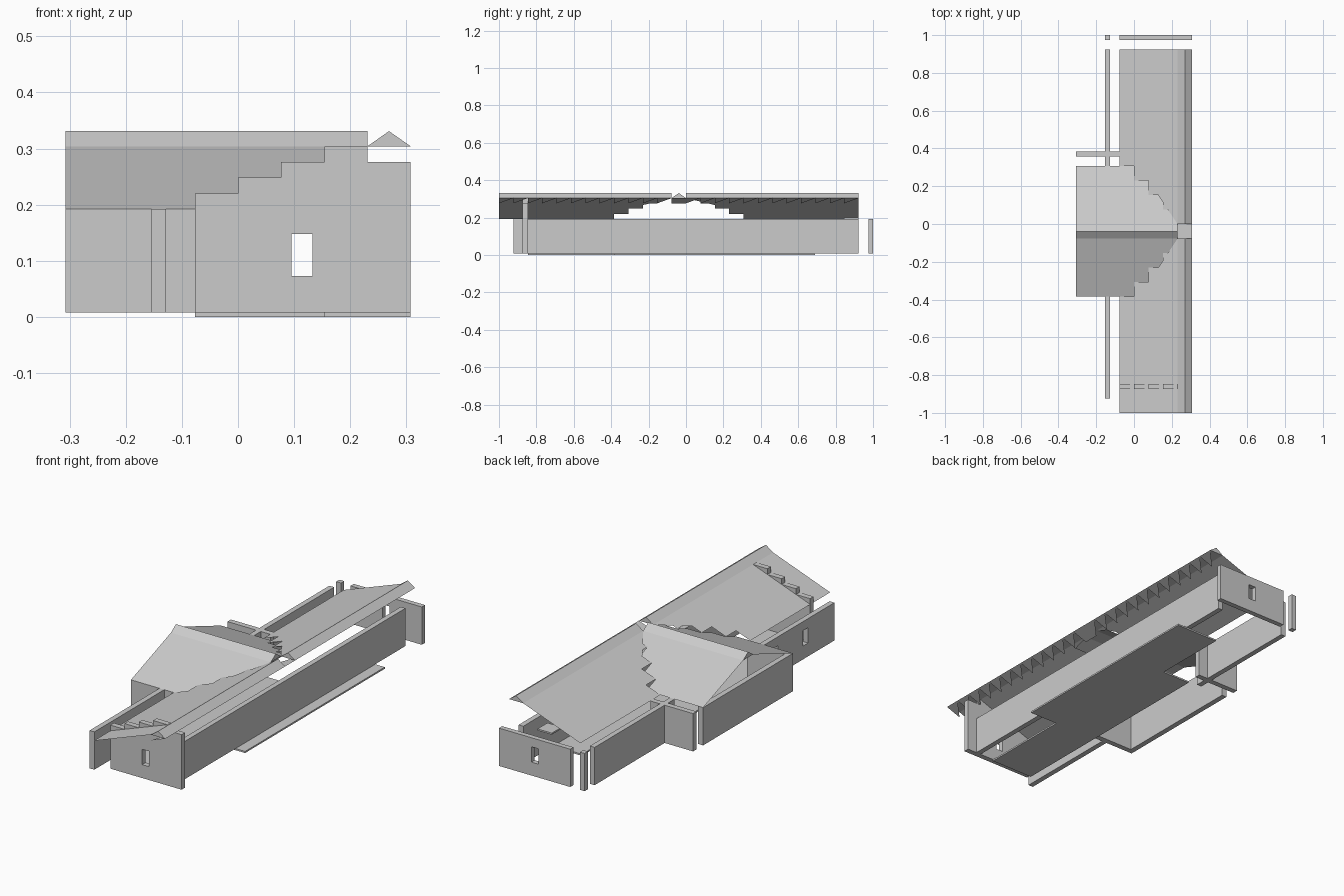
import bpy, bmesh

if "Cube" in bpy.data.objects:
    bpy.data.objects.remove(bpy.data.objects["Cube"])

U = 0.0769          # grid cell
S = 0.028 / U       # roof slope
B, T = 0.008, 0.192  # wall bottom and top


def finish(name, bm, recalc=True):
    bmesh.ops.remove_doubles(bm, verts=bm.verts, dist=1e-5)
    if recalc:
        bmesh.ops.recalc_face_normals(bm, faces=bm.faces)
    me = bpy.data.meshes.new(name)
    bm.to_mesh(me)
    bm.free()
    ob = bpy.data.objects.new(name, me)
    bpy.context.collection.objects.link(ob)
    return ob


def sheet(name, polys):
    bm = bmesh.new()
    for p in polys:
        bm.faces.new([bm.verts.new(v) for v in p])
    return finish(name, bm, False)


def prism(name, profile, axis, a, b):
    """Extrude a (side, z) profile from a to b along x or y."""
    def place(s, z, t):
        return (t, s, z) if axis == 'x' else (s, t, z)
    bm = bmesh.new()
    f = bm.faces.new([bm.verts.new(place(s, z, a)) for s, z in profile])
    r = bmesh.ops.extrude_face_region(bm, geom=[f])
    vec = place(0, 0, b - a)
    bmesh.ops.translate(bm, vec=vec,
                        verts=[v for v in r['geom'] if isinstance(v, bmesh.types.BMVert)])
    return finish(name, bm)


def box(name, x0, x1, y0, y1, z0=B, z1=T):
    return prism(name, [(x0, z0), (x1, z0), (x1, z1), (x0, z1)], 'y', y0, y1)


def window_wall(name, axis, a, b, t0, t1, holes, w0=0.073, w1=0.148):
    """Wall running a..b along axis, thickness t0..t1, with window holes."""
    cuts = [a] + [v for h in holes for v in h] + [b]
    zs = [B, w0, w1, T]
    bm = bmesh.new()

    def quad(pts):
        bm.faces.new([bm.verts.new((s, t, z) if axis == 'x' else (t, s, z)) for s, t, z in pts])
    for t in (t0, t1):
        for i in range(len(cuts) - 1):
            for j in range(3):
                if i % 2 and j == 1:
                    continue
                s0, s1, z0, z1 = cuts[i], cuts[i + 1], zs[j], zs[j + 1]
                quad([(s0, t, z0), (s1, t, z0), (s1, t, z1), (s0, t, z1)])
    bmesh.ops.remove_doubles(bm, verts=bm.verts, dist=1e-5)
    rims = [(a, b, B, T)] + [(h[0], h[1], w0, w1) for h in holes]
    for s0, s1, z0, z1 in rims:
        loop = [(s0, z0), (s1, z0), (s1, z1), (s0, z1)]
        for (p, q), (r, s) in zip(loop, loop[1:] + loop[:1]):
            quad([(p, t0, q), (r, t0, s), (r, t1, s), (p, t1, q)])
    return finish(name, bm)


# Floor panels
box('floor_west', -U, 2 * U, -0.846, 4 * U, 0, B)
box('floor_east', U, 4 * U, -5 * U, 0.69, 0, B)

# Main walls
hole = [(0.095, 0.133)]
window_wall('front_wall', 'x', -U, 4 * U, -0.873, -0.846, hole)
window_wall('back_wall', 'x', -U, 4 * U, 0.975, 1.0, hole)
box('back_post', -2 * U, -0.128, 0.975, 1.0)
box('east_wall', 3 * U, 0.256, -0.846, 12 * U)
window_wall('west_wall_front', 'y', -12 * U, -5 * U, -2 * U, -0.128,
            [(-0.72, -0.68), (-0.49, -0.45)])
box('west_wall_back', -2 * U, -0.128, 4 * U, 12 * U)

# Annex walls
box('annex_front_wall', -4 * U, -U, -5 * U, -0.358)
box('annex_west_wall', -4 * U, -0.281, -5 * U, 4 * U)
box('annex_back_wall', -4 * U, -U, 0.358, 5 * U)

# Stepped gable filling above the front wall
for i in range(5):
    top = T + 0.028 * (i + 1) if i < 4 else 0.276
    box('gable_step', (i - 1) * U, i * U, -0.873, -0.846, T, top)
box('loose_gable_block', U, 2 * U, 0.846, 12 * U, T, 0.2)


# Main roof, with a stepped cut on both sides of the annex roof
def main_z(x, y):
    return (x, y, T + (x + U) * S)


def stairs(side):
    pts = []
    for k in range(4):
        y = -(5 - k) * U if side < 0 else (4 - k) * U
        pts += [((k - 1) * U, y), (k * U, y)]
    return pts + [(3 * U, -U if side < 0 else 0)]


for side, end in ((-1, -13 * U), (1, 12 * U)):
    outline = stairs(side) + [(3 * U, end), (-U, end)]
    if side < 0:
        outline.reverse()
    sheet('main_roof', [[main_z(*p) for p in outline]])

# Annex roof slopes
for side in (-1, 1):
    k0 = -5 if side < 0 else 4
    pts = [(-4, k0)]
    for k in range(4):
        x = k - 1 if side < 0 else k
        pts += [(x, k0 - side * k), (x, k0 - side * (k + 1))]
    pts.append((-4, k0 - side * 4))
    if side < 0:
        pts.reverse()
    sheet('annex_roof', [[(x * U, y * U, T + abs(y - k0) * 0.028) for x, y in pts]])

# Ridge caps
peak, base = 0.331, 0.304
cap = [(3 * U, base), (4 * U, base), (3.5 * U, peak)]
prism('main_ridge_front', cap, 'y', -13 * U, -U)
prism('main_ridge_back', cap, 'y', 0, 12 * U)
prism('annex_ridge', [(-U, base), (0, base), (-0.5 * U, peak)], 'x', -4 * U, 3 * U)

# Ridge underside teeth and the junction tile
teeth = []
for k in list(range(-13, -1)) + list(range(0, 12)):
    teeth.append([(4 * U, k * U, base), (4 * U, (k + 1) * U, base), (3 * U, k * U, 0.276)])
sheet('ridge_teeth', teeth)
sheet('ridge_junction', [[(3 * U, -U, 0.276), (4 * U, -U, base), (4 * U, 0, base), (3 * U, 0, 0.276)]])

# Valley corner tiles along the stepped joint
for side in (-1, 1):
    tiles = []
    for k in range(4):
        x0, x1 = (k - 1) * U, k * U
        yo = -(5 - k) * U if side < 0 else (4 - k) * U
        yi = yo - side * U
        z0, z1 = T + 0.028 * k, T + 0.028 * (k + 1)
        low, a, b, c = (x1, yo, z0), (x0, yi, z1), (x0, yo, z0), (x1, yi, z1)
        tiles += [[b, low, a], [low, c, a]]
    sheet('valley_tiles', tiles)
